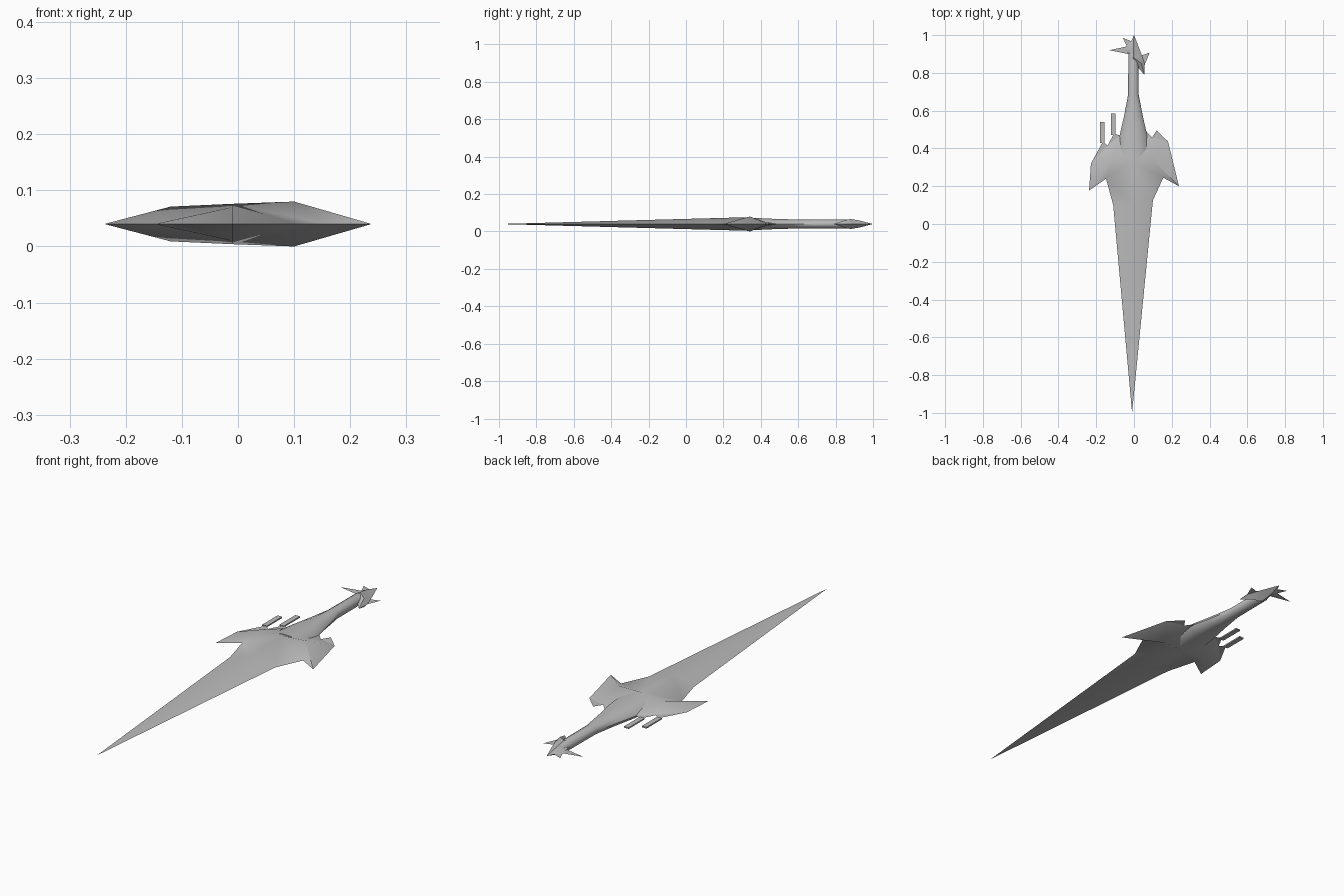
import bpy, bmesh, math
from mathutils import Vector
from mathutils.geometry import delaunay_2d_cdt

cube = bpy.data.objects.get("Cube")
if cube:
    bpy.data.objects.remove(cube, do_unlink=True)

MID = 0.04  # height of the flat middle plane

steel = bpy.data.materials.new("grey steel")
steel.use_nodes = True
GREY = (0.5, 0.5, 0.5, 1)
steel.diffuse_color = GREY
steel.node_tree.nodes["Principled BSDF"].inputs["Base Color"].default_value = GREY


def finish(name, bm, angle=45):
    bmesh.ops.recalc_face_normals(bm, faces=bm.faces[:])
    mesh = bpy.data.meshes.new(name)
    bm.to_mesh(mesh)
    bm.free()
    mesh.materials.append(steel)
    obj = bpy.data.objects.new(name, mesh)
    bpy.context.collection.objects.link(obj)
    bpy.ops.object.select_all(action='DESELECT')
    obj.select_set(True)
    bpy.context.view_layer.objects.active = obj
    bpy.ops.object.shade_smooth_by_angle(angle=math.radians(angle))
    return obj


def relief(name, outline, peaks, creases):
    """Sharp-edged solid: outline on the middle plane, peaks raised above and below it."""
    n = len(outline)
    coords = [Vector(p) for p in outline] + [Vector(p[:2]) for p in peaks]
    heights = [0] * n + [p[2] for p in peaks]
    edges = [(i, (i + 1) % n) for i in range(n)] + creases
    verts, _, faces, origin, _, _ = delaunay_2d_cdt(coords, edges, [], 1, 1e-5)
    bm = bmesh.new()
    up, down = [], []
    for co, src in zip(verts, origin):
        h = heights[src[0]] if src else 0
        top = bm.verts.new((co.x, co.y, MID + h))
        up.append(top)
        down.append(bm.verts.new((co.x, co.y, MID - h)) if h else top)
    for f in faces:
        bm.faces.new([up[i] for i in f])
        low = [down[i] for i in reversed(f)]
        if any(down[i] is not up[i] for i in f):
            bm.faces.new(low)
    return finish(name, bm)


def loft(name, sections, sides, cx):
    """Tube along y from (y, half width, half height) sections."""
    bm = bmesh.new()
    rings = []
    for y, w, h in sections:
        rings.append([bm.verts.new((cx + w * math.cos(a), y, MID + h * math.sin(a)))
                      for a in (2 * math.pi * i / sides for i in range(sides))])
    for a, b in zip(rings, rings[1:]):
        for i in range(sides):
            j = (i + 1) % sides
            bm.faces.new((a[i], a[j], b[j], b[i]))
    bm.faces.new(rings[0])
    bm.faces.new(rings[-1])
    return finish(name, bm)


# Blade running into the winged guard
body = [(-0.01, -1.0), (0.10, 0.125), (0.155, 0.245), (0.238, 0.20), (0.18, 0.437),
        (0.12, 0.495), (0.095, 0.458), (0.07, 0.485), (-0.003, 0.60), (-0.075, 0.468),
        (-0.105, 0.48), (-0.14, 0.415), (-0.164, 0.437), (-0.228, 0.32),
        (-0.238, 0.177), (-0.148, 0.24), (-0.11, 0.10)]
b = len(body)
body_peaks = [(-0.01, 0.10, 0.030), (-0.01, 0.33, 0.036),
              (0.10, 0.34, 0.040), (-0.12, 0.34, 0.031)]
relief("blade_and_guard", body, body_peaks,
       [(0, b), (b, b + 1), (b + 1, b + 2), (b + 1, b + 3), (b + 2, 3), (b + 3, 14)])

# Handle flaring into the guard
loft("handle", [(0.35, 0.085, 0.035), (0.47, 0.073, 0.029), (0.57, 0.05, 0.026),
                (0.685, 0.028, 0.024), (0.88, 0.027, 0.024), (0.95, 0.010, 0.008)],
     10, -0.003)

# Spiked pommel
pommel = [(-0.03, 0.83), (0.02, 0.83), (0.055, 0.79), (0.057, 0.845), (0.083, 0.907),
          (0.042, 0.893), (0.02, 0.95), (0.0, 1.0), (-0.015, 0.968), (-0.058, 0.985),
          (-0.038, 0.94), (-0.13, 0.92), (-0.03, 0.90)]
p = len(pommel)
relief("pommel", pommel, [(-0.002, 0.88, 0.027), (-0.004, 0.93, 0.018), (0.038, 0.85, 0.020)],
       [(p, p + 1), (p, p + 2), (p + 1, 7), (p + 2, 2)])

# Two flat prongs on the right side of the guard
for name, x, y0, y1 in (("outer_prong", -0.168, 0.43, 0.54),
                        ("inner_prong", -0.110, 0.47, 0.585)):
    bm = bmesh.new()
    bmesh.ops.create_cube(bm, size=1)
    bmesh.ops.scale(bm, vec=(0.023, y1 - y0, 0.006), verts=bm.verts)
    bmesh.ops.translate(bm, vec=(x, (y0 + y1) / 2, MID), verts=bm.verts)
    finish(name, bm)
